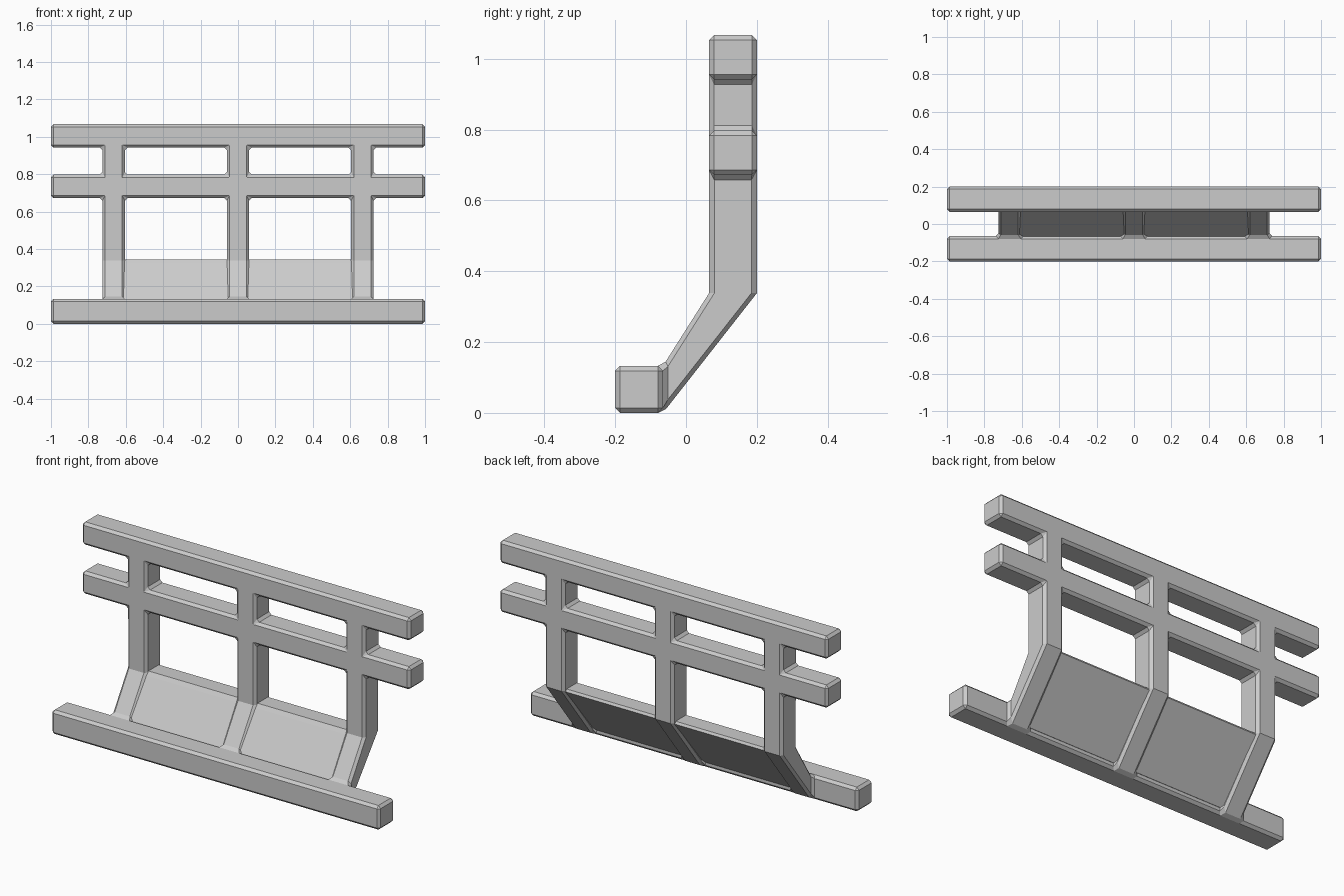
import bpy, bmesh, math

cube = bpy.data.objects.get("Cube")
if cube:
    bpy.data.objects.remove(cube, do_unlink=True)

GREY = (0.6, 0.6, 0.6, 1)
mat = bpy.data.materials.new("plain_grey")
mat.use_nodes = True
mat.diffuse_color = GREY
mat.node_tree.nodes["Principled BSDF"].inputs["Base Color"].default_value = GREY


def finish(bm, name):
    bmesh.ops.recalc_face_normals(bm, faces=bm.faces)
    mesh = bpy.data.meshes.new(name)
    bm.to_mesh(mesh)
    bm.free()
    mesh.materials.append(mat)
    ob = bpy.data.objects.new(name, mesh)
    bpy.context.collection.objects.link(ob)
    return ob


# Frame: one welded lattice of rails and posts, following a bent side section
xs = [-1, -0.725, -0.605, -0.06, 0.06, 0.605, 0.725, 1]
F, B = 0.065, 0.2
section = [((F, z), (B, z)) for z in (1.067, 0.942, 0.797, 0.672, 0.338)]
section += [((-F, 0.133), (-F, 0)), ((-B, 0.133), (-B, 0))]
RAIL_ROWS = (0, 2, 5)


def filled(col, row):
    inside = 0 <= col < len(xs) - 1 and 0 <= row < len(section) - 1
    return inside and (row in RAIL_ROWS or col % 2 == 1)


bm = bmesh.new()
verts = {}


def v(i, j, side):
    key = (i, j, side)
    if key not in verts:
        y, z = section[j][side]
        verts[key] = bm.verts.new((xs[i], y, z))
    return verts[key]


for c in range(len(xs) - 1):
    for r in range(len(section) - 1):
        if not filled(c, r):
            continue
        ring = [(c, r), (c + 1, r), (c + 1, r + 1), (c, r + 1)]
        for side in (0, 1):
            bm.faces.new([v(i, j, side) for i, j in ring])
        # Close the cell wherever it has no neighbour
        neighbours = [(c, r - 1), (c + 1, r), (c, r + 1), (c - 1, r)]
        for k, n in enumerate(neighbours):
            if not filled(*n):
                p, q = ring[k], ring[(k + 1) % 4]
                bm.faces.new([v(*p, 0), v(*q, 0), v(*q, 1), v(*p, 1)])

flat = [e for e in bm.edges if e.calc_face_angle(0) < math.radians(5)]
frame = finish(bm, "railing_frame")
bevel = frame.modifiers.new("chamfer", "BEVEL")
bevel.width = 0.014
bevel.segments = 1
bevel.limit_method = "ANGLE"
bevel.angle_limit = math.radians(45)


# Sloping kick panels between the posts
profile = [(-0.08, 0.1), (0.07, 0.325), (0.085, 0.345), (0.175, 0.345),
           (0.183, 0.332), (-0.063, 0.032), (-0.08, 0.03)]
for name, x0, x1 in (("right_kick_panel", xs[2], xs[3]),
                     ("left_kick_panel", xs[4], xs[5])):
    bm = bmesh.new()
    ends = [[bm.verts.new((x, y, z)) for y, z in profile]
            for x in (x0 - 0.01, x1 + 0.01)]
    for end in ends:
        bm.faces.new(end)
    for k in range(len(profile)):
        m = (k + 1) % len(profile)
        bm.faces.new([ends[0][k], ends[0][m], ends[1][m], ends[1][k]])
    finish(bm, name)
